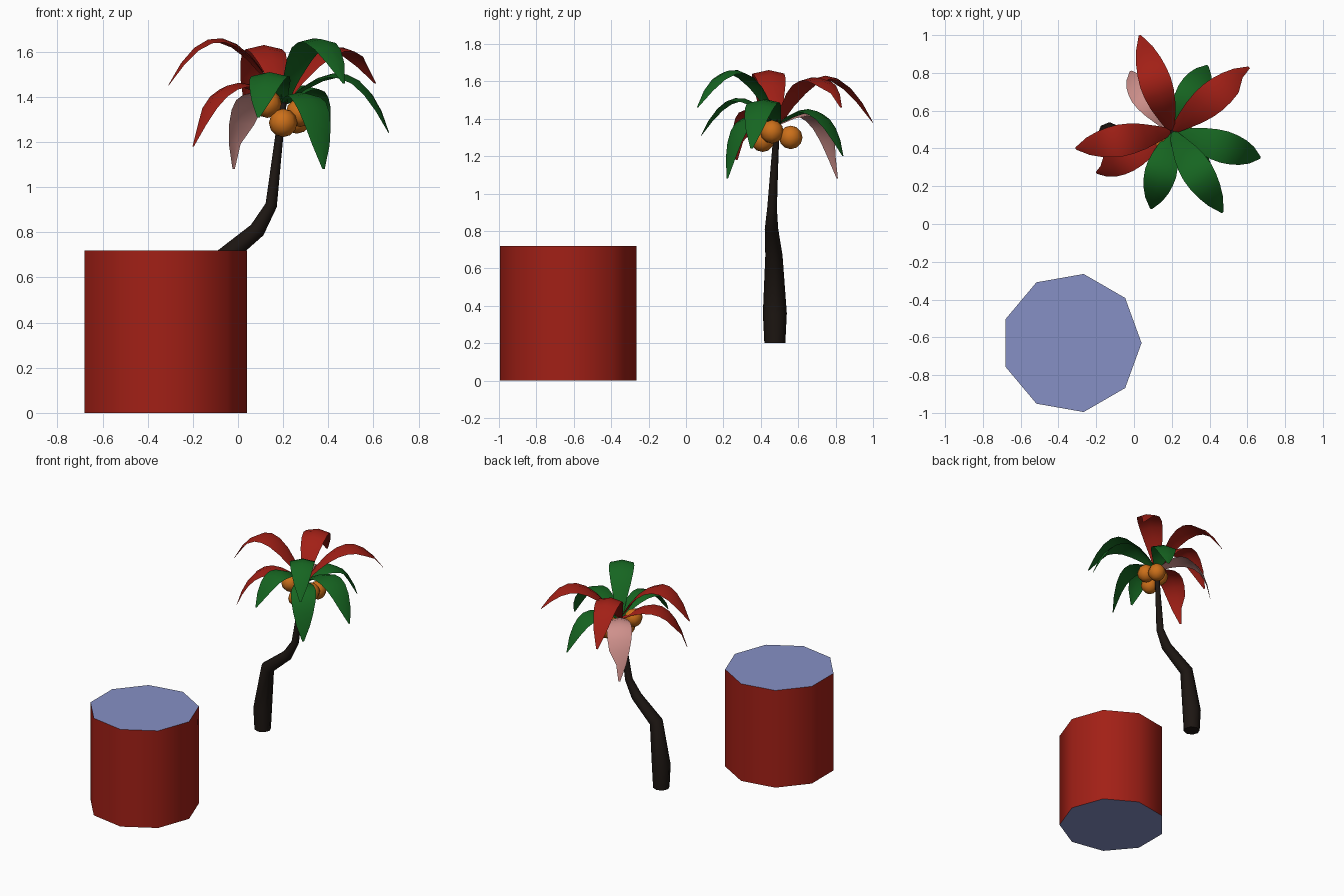
import bpy, bmesh, math
from mathutils import Vector

if "Cube" in bpy.data.objects:
    bpy.data.objects.remove(bpy.data.objects["Cube"])


def material(name, rgb):
    m = bpy.data.materials.new(name)
    m.diffuse_color = (*rgb, 1)
    m.use_nodes = True
    m.node_tree.nodes["Principled BSDF"].inputs["Base Color"].default_value = m.diffuse_color
    return m


RED = material("red", (0.36, 0.014, 0.008))
BLUE = material("blue", (0.24, 0.28, 0.56))
GREEN = material("green", (0.008, 0.13, 0.015))
PINK = material("pink", (0.62, 0.28, 0.26))
BARK = material("bark", (0.012, 0.008, 0.006))
ORANGE = material("orange", (0.6, 0.16, 0.01))


def finish(name, bm, *mats, recalc=True):
    if recalc:
        bmesh.ops.recalc_face_normals(bm, faces=bm.faces)
    me = bpy.data.meshes.new(name)
    bm.to_mesh(me)
    bm.free()
    for m in mats:
        me.materials.append(m)
    ob = bpy.data.objects.new(name, me)
    bpy.context.collection.objects.link(ob)
    return ob


# Nine-sided drum: smooth red wall, flat blue caps
bm = bmesh.new()
R, H = 0.371, 0.72
rings = [[bm.verts.new((-0.331 + R * math.cos(i * math.tau / 9),
                        -0.63 + R * math.sin(i * math.tau / 9), z))
          for i in range(9)] for z in (0, H)]
for i in range(9):
    j = (i + 1) % 9
    bm.faces.new((rings[0][i], rings[0][j], rings[1][j], rings[1][i])).smooth = True
for ring in rings:
    cap = bm.faces.new(ring)
    cap.material_index = 1
for e in bm.edges:
    if len({f.material_index for f in e.link_faces}) > 1:
        e.smooth = False
finish("drum", bm, RED, BLUE)

# Bent trunk: tapered rings along a path (x, y, z, radius)
path = [(-0.13, 0.475, 0.20, 0.056), (-0.13, 0.475, 0.36, 0.064),
        (-0.085, 0.47, 0.67, 0.046), (0.085, 0.457, 0.81, 0.036),
        (0.147, 0.46, 0.92, 0.026), (0.182, 0.477, 1.22, 0.018),
        (0.20, 0.488, 1.38, 0.016)]
bm = bmesh.new()
pts = [Vector(p[:3]) for p in path]
rings = []
for k, p in enumerate(pts):
    before = (p - pts[k - 1]).normalized() if k else Vector((0, 0, 1))
    after = (pts[k + 1] - p).normalized() if k < len(pts) - 1 else before
    tangent = (before + after).normalized() if k else before
    u = Vector((0, 1, 0)).cross(tangent).normalized()
    v = tangent.cross(u)
    rings.append([bm.verts.new(p + path[k][3] * (u * math.cos(a) + v * math.sin(a)))
                  for a in (i * math.tau / 8 for i in range(8))])
for a, b in zip(rings, rings[1:]):
    for i in range(8):
        j = (i + 1) % 8
        bm.faces.new((a[i], a[j], b[j], b[i])).smooth = True
bm.faces.new(rings[0])
bm.faces.new(rings[-1])
for e in rings[0][0].link_edges[:] + [e for v in rings[0] for e in v.link_edges]:
    if all(v in rings[0] for v in e.verts):
        e.smooth = False
finish("trunk", bm, BARK)

# Fronds: arched ribbons from the crown, widest near the middle
CROWN = Vector((0.20, 0.49, 1.37))
HALF_WIDTHS = [0.018, 0.045, 0.068, 0.081, 0.085, 0.080, 0.068, 0.046, 0.006]


def frond(name, mat, tip, arch_z, arch_at, torn=False):
    tip = Vector(tip)
    mid = CROWN.lerp(tip, arch_at)
    mid.z = arch_z
    ctrl = 2 * mid - 0.5 * (CROWN + tip)
    flat = (tip - CROWN) * Vector((1, 0, 0)).x
    flat.z = 0
    side = Vector((0, 0, 1)).cross(flat).normalized()
    bm = bmesh.new()
    rows = []
    n = len(HALF_WIDTHS) - 1
    for k, w in enumerate(HALF_WIDTHS):
        t = k / n
        c = (1 - t) ** 2 * CROWN + 2 * t * (1 - t) * ctrl + t * t * tip
        tan = (2 * (1 - t) * (ctrl - CROWN) + 2 * t * (tip - ctrl)).normalized()
        up = tan.cross(side).normalized()
        cut = 0.45 if torn and k == n - 1 else 1
        rows.append([bm.verts.new(c + side * w * s - up * 0.22 * w * abs(s))
                     for s in (-cut, 0, 1)])
    for a, b in zip(rows, rows[1:]):
        for i in range(2):
            bm.faces.new((a[i], b[i], b[i + 1], a[i + 1])).smooth = True
    bm.normal_update()
    if sum(f.normal.z for f in bm.faces) < 0:
        bmesh.ops.reverse_faces(bm, faces=bm.faces)
    finish(name, bm, mat, recalc=False)


# name, colour, tip, arch height, arch position, torn edge
for spec in [
    ("upper_frond_west", RED, (-0.31, 0.40, 1.45), 1.66, 0.53),
    ("upper_frond_north", RED, (0.03, 1.00, 1.38), 1.63, 0.50),
    ("upper_frond_east", RED, (0.61, 0.83, 1.46), 1.62, 0.53, True),
    ("upper_frond_south", GREEN, (0.47, 0.06, 1.46), 1.66, 0.50),
    ("middle_frond_east", GREEN, (0.67, 0.35, 1.24), 1.50, 0.60),
    ("middle_frond_south", GREEN, (0.09, 0.08, 1.31), 1.51, 0.55),
    ("middle_frond_west", RED, (-0.20, 0.27, 1.18), 1.45, 0.62, True),
    ("middle_frond_north", GREEN, (0.39, 0.84, 1.20), 1.44, 0.60),
    ("lower_frond_south", GREEN, (0.38, 0.22, 1.08), 1.39, 0.70),
    ("lower_frond_north", PINK, (-0.02, 0.81, 1.08), 1.40, 0.66, True),
]:
    frond(*spec)

# Fruit cluster under the crown
for i, c in enumerate([(0.20, 0.41, 1.285), (0.275, 0.46, 1.33),
                       (0.13, 0.43, 1.37), (0.26, 0.56, 1.30)]):
    bm = bmesh.new()
    bmesh.ops.create_uvsphere(bm, u_segments=8, v_segments=6, radius=0.063)
    bmesh.ops.translate(bm, verts=bm.verts, vec=c)
    for f in bm.faces:
        f.smooth = True
    finish(f"fruit_{i + 1}", bm, ORANGE)
